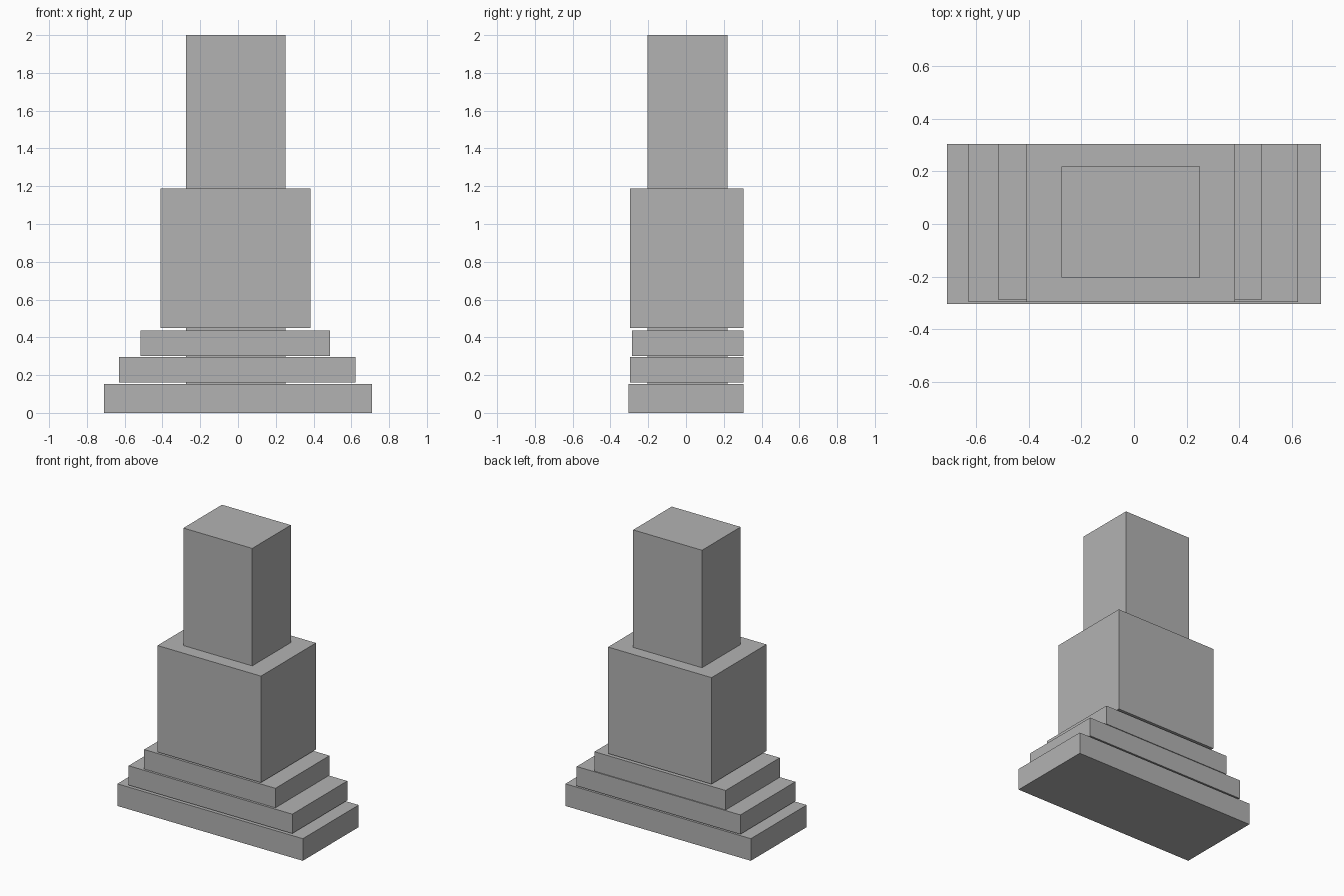
import bpy

cube = bpy.data.objects.get("Cube")
if cube:
    bpy.data.objects.remove(cube, do_unlink=True)

# One plain stone grey for the whole model
stone = bpy.data.materials.new("stone_grey")
stone.use_nodes = True
grey = (0.45, 0.45, 0.45, 1)
stone.diffuse_color = grey
stone.node_tree.nodes["Principled BSDF"].inputs["Base Color"].default_value = grey

BACK = 0.305


def block(name, x, y, z):
    """Box spanning the given (low, high) range on each axis."""
    spans = (x, y, z)
    bpy.ops.mesh.primitive_cube_add(size=1, location=[(a + b) / 2 for a, b in spans])
    ob = bpy.context.object
    ob.name = ob.data.name = name
    ob.scale = [b - a for a, b in spans]
    bpy.ops.object.transform_apply(location=False, rotation=False, scale=True)
    ob.data.materials.append(stone)


# Stepped base, flush at the back, with thin joints between the slabs
block("base_slab", (-0.71, 0.71), (-0.305, BACK), (0, 0.153))
block("middle_step", (-0.63, 0.623), (-0.296, BACK), (0.162, 0.296))
block("upper_step", (-0.517, 0.487), (-0.287, BACK), (0.3, 0.435))

# Pedestal and the column that runs up through every tier
block("pedestal", (-0.409, 0.383), (-0.296, BACK), (0.45, 1.187))
block("column", (-0.276, 0.251), (-0.203, 0.219), (0.05, 2))
